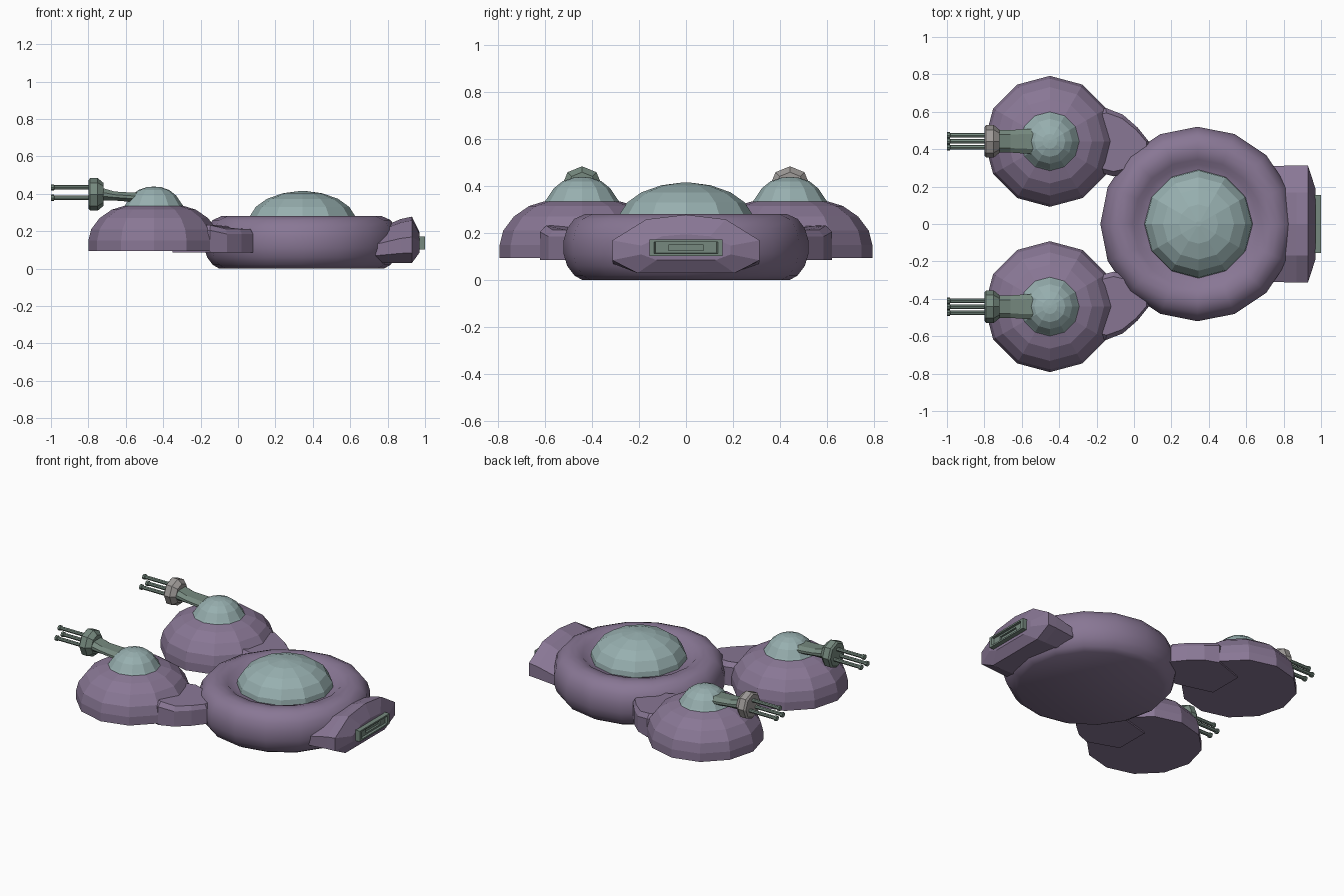
import bpy, bmesh
from math import cos, sin, pi, radians

if "Cube" in bpy.data.objects:
    bpy.data.objects.remove(bpy.data.objects["Cube"])


def material(name, rgb):
    m = bpy.data.materials.new(name)
    m.diffuse_color = (*rgb, 1)
    m.use_nodes = True
    m.node_tree.nodes["Principled BSDF"].inputs["Base Color"].default_value = m.diffuse_color
    return m


PURPLE = material("purple_hull", (0.25, 0.185, 0.30))
GLASS = material("pale_dome", (0.31, 0.43, 0.43))
METAL = material("green_metal", (0.18, 0.25, 0.21))
GREY = material("grey_metal", (0.34, 0.32, 0.31))


def loft(name, rings, mat, smooth=None):
    """Bridge equal-length rings of points and cap both ends."""
    bm = bmesh.new()
    vs = [[bm.verts.new(p) for p in r] for r in rings]
    n = len(rings[0])
    for a, b in zip(vs, vs[1:]):
        for i in range(n):
            j = (i + 1) % n
            bm.faces.new((a[i], a[j], b[j], b[i]))
    bm.faces.new(vs[0][::-1])
    bm.faces.new(vs[-1])
    bmesh.ops.remove_doubles(bm, verts=bm.verts, dist=1e-5)
    bmesh.ops.recalc_face_normals(bm, faces=bm.faces)
    me = bpy.data.meshes.new(name)
    bm.to_mesh(me)
    bm.free()
    ob = bpy.data.objects.new(name, me)
    bpy.context.collection.objects.link(ob)
    me.materials.append(mat)
    if smooth:
        bpy.ops.object.select_all(action='DESELECT')
        ob.select_set(True)
        bpy.context.view_layer.objects.active = ob
        bpy.ops.object.shade_smooth_by_angle(angle=radians(smooth))
    return ob


def lathe(name, cx, cy, profile, sides, mat, smooth=None):
    """Turn an (r, z) profile about a vertical axis."""
    rings = [[(cx + r * cos(2 * pi * i / sides), cy + r * sin(2 * pi * i / sides), z)
              for i in range(sides)] for r, z in profile]
    return loft(name, rings, mat, smooth)


def rod(name, cy, cz, profile, sides, mat):
    """Turn an (x, r) profile about an axis along x."""
    rings = [[(x, cy + r * cos(2 * pi * i / sides), cz + r * sin(2 * pi * i / sides))
              for i in range(sides)] for x, r in profile]
    return loft(name, rings, mat)


def rect(x, cy, hy, z0, z1):
    return [(x, cy - hy, z0), (x, cy + hy, z0), (x, cy + hy, z1), (x, cy - hy, z1)]


# Main hull: flat-bottomed ring with a dip around the dome
lathe("main_hull", 0.34, 0, [
    (0.44, 0), (0.475, 0.02), (0.505, 0.06), (0.52, 0.11), (0.52, 0.17),
    (0.505, 0.22), (0.475, 0.26), (0.43, 0.28), (0.39, 0.28), (0.345, 0.268),
    (0.32, 0.245), (0.25, 0.24)], 16, PURPLE, 50)
lathe("main_dome", 0.345, 0, [
    (0.29, 0.24), (0.285, 0.275), (0.25, 0.33), (0.19, 0.373), (0.105, 0.403),
    (0.015, 0.415)], 12, GLASS)


# Engine cowling at the rear end
def cowl(x, w, z0, z1, crown):
    h = z1 - z0
    half = [(w * 0.66, z0), (w, z0 + 0.22 * h), (w, z0 + 0.56 * h),
            (w * 0.54, z0 + 0.92 * h * crown)]
    return ([(x, y, z) for y, z in half] + [(x, 0, z1)]
            + [(x, -y, z) for y, z in half[::-1]])


loft("engine_cowl", [cowl(0.60, 0.26, 0.04, 0.19, 1), cowl(0.74, 0.31, 0.03, 0.21, 1),
                     cowl(0.87, 0.313, 0.03, 0.265, 1), cowl(0.93, 0.313, 0.03, 0.278, 1),
                     cowl(0.97, 0.19, 0.085, 0.195, 1)], PURPLE)
# Exhaust frame with a recessed slot
loft("exhaust_frame", [rect(0.95, 0, 0.155, 0.103, 0.173), rect(1.0, 0, 0.155, 0.103, 0.173),
                       rect(1.0, 0, 0.135, 0.113, 0.163), rect(0.985, 0, 0.13, 0.115, 0.161),
                       rect(0.985, 0, 0.075, 0.126, 0.150), rect(0.972, 0, 0.075, 0.126, 0.150)],
     METAL)

# Two gun pods, mirrored across the length
for s, side in ((1, "back"), (-1, "front")):
    px, py, gz = -0.45, 0.442 * s, 0.397
    lathe(side + "_pod", px, py, [
        (0.35, 0.095), (0.35, 0.15), (0.335, 0.21), (0.29, 0.27), (0.225, 0.315),
        (0.16, 0.335)], 12, PURPLE)
    lathe(side + "_pod_dome", px, py, [
        (0.165, 0.325), (0.15, 0.345), (0.12, 0.39), (0.083, 0.42), (0.04, 0.435),
        (0.008, 0.438)], 12, GLASS)

    # Curved arm joining pod and hull
    plan = [(-0.35, 0.55), (-0.15, 0.62), (-0.06, 0.585), (0.02, 0.515),
            (0.08, 0.44), (0.08, 0.30), (-0.11, 0.255), (-0.35, 0.32)]
    mx, my = -0.12, 0.44
    inner = [(mx + (x - mx) * 0.93, my + (y - my) * 0.86) for x, y in plan]
    loft(side + "_arm", [[(x, y * s, z - (0.02 if x > -0.1 and z > 0.2 else 0)) for x, y in p]
                         for p, z in ((plan, 0.085), (plan, 0.205), (inner, 0.232))], PURPLE)

    # Gun mount, hub and three barrels with muzzle tips
    mount = []
    for x, w, z0, z1 in ((-0.46, 0.068, 0.35, 0.405), (-0.58, 0.066, 0.358, 0.407),
                         (-0.66, 0.06, 0.364, 0.412), (-0.73, 0.06, 0.364, 0.432)):
        c = (z1 - z0) * 0.35
        mount.append([(x, py - w * 0.6, z0), (x, py + w * 0.6, z0), (x, py + w, z0 + c),
                      (x, py + w, z1 - c), (x, py + w * 0.6, z1), (x, py - w * 0.6, z1),
                      (x, py - w, z1 - c), (x, py - w, z0 + c)])
    loft(side + "_gun_mount", mount, METAL)
    rod(side + "_gun_hub", py, gz, [(-0.80, 0.075), (-0.79, 0.087), (-0.75, 0.087),
                                    (-0.72, 0.062)], 8, GREY if s > 0 else METAL)
    for k in range(3):
        a = pi / 2 + k * 2 * pi / 3
        rod(f"{side}_barrel_{k + 1}", py + 0.037 * cos(a), gz + 0.037 * sin(a),
            [(-0.78, 0.012), (-0.982, 0.012), (-0.985, 0.017), (-1.0, 0.017)], 8, METAL)
